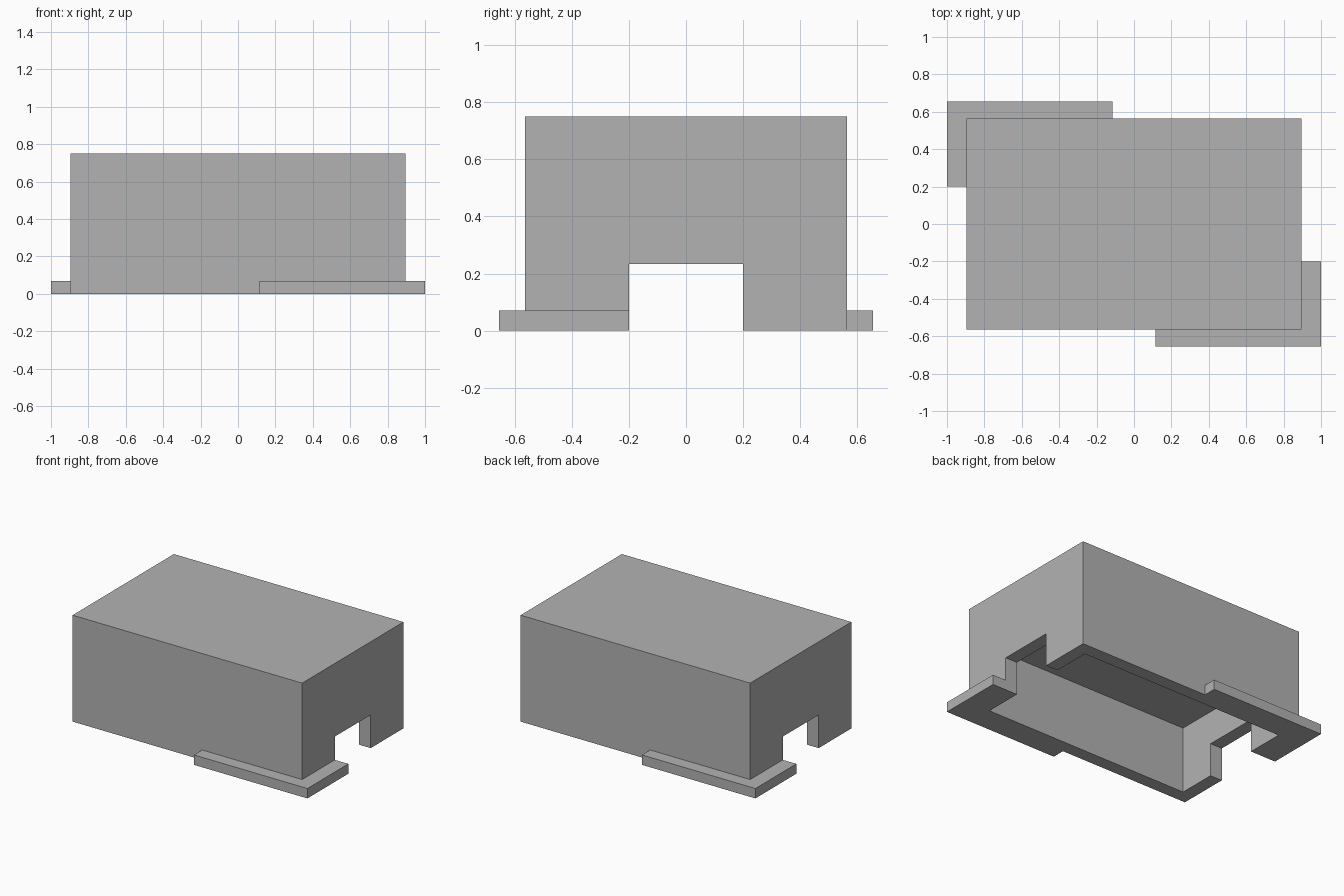
import bpy
import bmesh
from mathutils import Matrix, Vector

cube = bpy.data.objects.get("Cube")
if cube:
    bpy.data.objects.remove(cube, do_unlink=True)

# Main dimensions
HX, HY, HEIGHT = 0.895, 0.564, 0.75      # half length, half width, height of the housing
WALL, CAVITY = 0.093, 0.468              # wall thickness, depth of the hollow underside
NOTCH_Y, NOTCH_Z = 0.2, 0.234            # half width and height of the end openings
FX, FY, FZ = 1.0, 0.655, 0.07            # outer reach and thickness of the flanges
FLANGE_START = 0.115                     # where the long arm of a flange begins

grey = bpy.data.materials.new("plain grey")
grey.use_nodes = True
colour = (0.45, 0.45, 0.45, 1)
grey.diffuse_color = colour
grey.node_tree.nodes["Principled BSDF"].inputs["Base Color"].default_value = colour


def add_object(name, bm):
    bmesh.ops.recalc_face_normals(bm, faces=bm.faces)
    mesh = bpy.data.meshes.new(name)
    bm.to_mesh(mesh)
    bm.free()
    mesh.materials.append(grey)
    obj = bpy.data.objects.new(name, mesh)
    bpy.context.collection.objects.link(obj)
    return obj


def box(name, hx, hy, z0, z1):
    bm = bmesh.new()
    bmesh.ops.create_cube(bm, size=1)
    bmesh.ops.scale(bm, vec=(2 * hx, 2 * hy, z1 - z0), verts=bm.verts)
    bmesh.ops.translate(bm, vec=(0, 0, (z0 + z1) / 2), verts=bm.verts)
    return add_object(name, bm)


def cut(target, cutter):
    cutter.hide_render = True
    mod = target.modifiers.new("cut", "BOOLEAN")
    mod.operation = "DIFFERENCE"
    mod.solver = "EXACT"
    mod.object = cutter
    bpy.context.view_layer.objects.active = target
    bpy.ops.object.modifier_apply(modifier=mod.name)
    bpy.data.objects.remove(cutter, do_unlink=True)


def flange(name, turn):
    # L-shaped plate wrapped around one corner of the housing
    outline = [(FLANGE_START, -FY), (FX, -FY), (FX, -NOTCH_Y),
               (HX, -NOTCH_Y), (HX, -HY), (FLANGE_START, -HY)]
    bm = bmesh.new()
    face = bm.faces.new([bm.verts.new((x, y, 0)) for x, y in outline])
    result = bmesh.ops.extrude_face_region(bm, geom=[face])
    top = [v for v in result["geom"] if isinstance(v, bmesh.types.BMVert)]
    bmesh.ops.translate(bm, vec=Vector((0, 0, FZ)), verts=top)
    bmesh.ops.transform(bm, matrix=Matrix.Rotation(turn, 4, "Z"), verts=bm.verts)
    return add_object(name, bm)


# Housing, hollow from below, with an opening through each end
housing = box("housing", HX, HY, 0, HEIGHT)
cut(housing, box("cavity_cutter", HX - WALL, HY - WALL, -0.2, CAVITY))
cut(housing, box("opening_cutter", HX + 0.2, NOTCH_Y, -0.2, NOTCH_Z))

# Flanges on opposite corners
flange("front_left_flange", 0)
flange("back_right_flange", 3.14159265)
